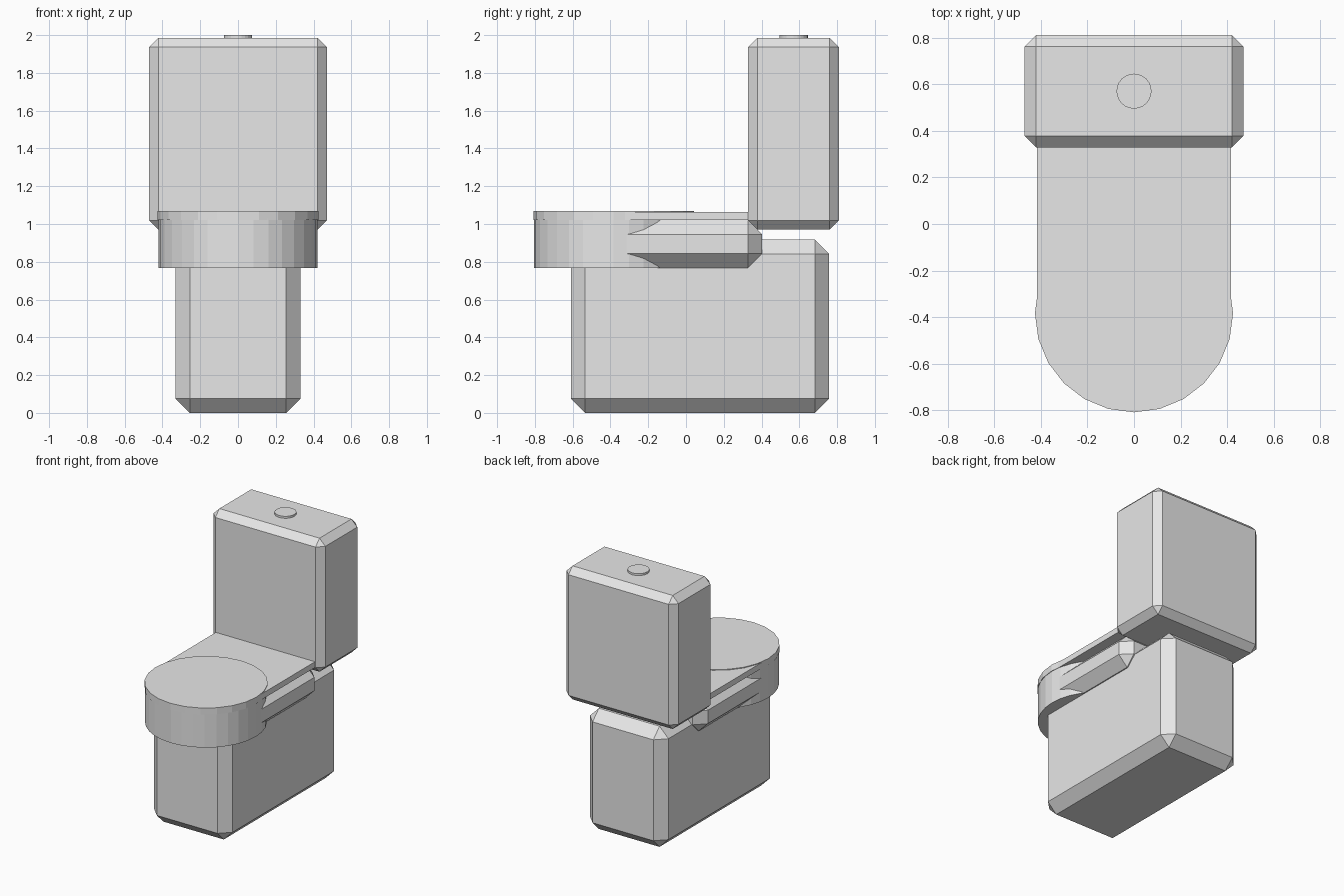
import bpy, bmesh
from mathutils import Matrix, Vector

if "Cube" in bpy.data.objects:
    bpy.data.objects.remove(bpy.data.objects["Cube"])

ceramic = bpy.data.materials.new("white ceramic")
ceramic.diffuse_color = (0.8, 0.8, 0.8, 1)
ceramic.use_nodes = True
ceramic.node_tree.nodes["Principled BSDF"].inputs["Base Color"].default_value = ceramic.diffuse_color


def finish(name, bm):
    bmesh.ops.recalc_face_normals(bm, faces=bm.faces)
    mesh = bpy.data.meshes.new(name)
    bm.to_mesh(mesh)
    bm.free()
    mesh.materials.append(ceramic)
    obj = bpy.data.objects.new(name, mesh)
    bpy.context.collection.objects.link(obj)
    return obj


def box(name, lo, hi, chamfer=0):
    """Box between two corners, with all edges chamfered if asked."""
    lo, hi = Vector(lo), Vector(hi)
    bm = bmesh.new()
    bmesh.ops.create_cube(bm, size=1, matrix=Matrix.Translation((lo + hi) / 2)
                          @ Matrix.Diagonal((*(hi - lo), 1)))
    if chamfer:
        bmesh.ops.bevel(bm, geom=bm.edges[:], offset=chamfer, segments=1,
                        affect='EDGES', profile=0.5)
    return finish(name, bm)


def disc(name, y, radius, z0, z1, sides):
    """Upright cylinder on the centre line."""
    bm = bmesh.new()
    bmesh.ops.create_cone(bm, cap_ends=True, segments=sides, radius1=radius,
                          radius2=radius, depth=z1 - z0,
                          matrix=Matrix.Translation((0, y, (z0 + z1) / 2)))
    return finish(name, bm)


# pedestal standing on the floor
box("pedestal", (-0.33, -0.61, 0), (0.33, 0.757, 0.917), 0.075)

# round bowl and the chamfered block joining it to the tank
disc("bowl", -0.385, 0.42, 0.768, 1.03, 32)
box("bowl_back", (-0.413, -0.5, 0.768), (0.413, 0.403, 1.02), 0.075)

# round lid and the flat seat plate behind it
disc("lid", -0.383, 0.425, 1.02, 1.07, 24)
box("seat_plate", (-0.417, -0.38, 1.02), (0.417, 0.36, 1.064))

# water tank with its flush button
box("tank", (-0.47, 0.329, 0.97), (0.47, 0.81, 1.985), 0.049)
disc("flush_button", 0.57, 0.075, 1.97, 2.0, 24)
